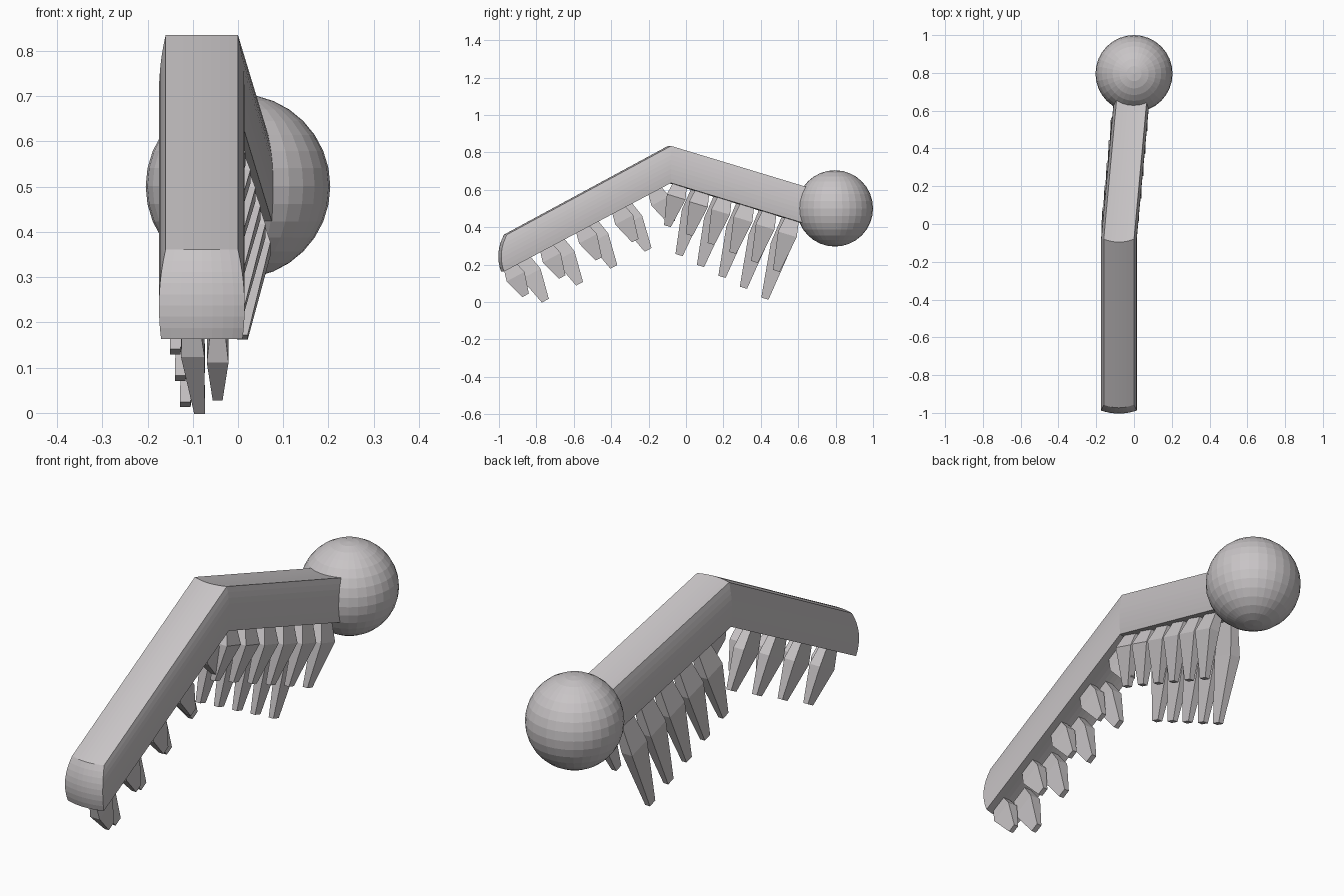
import bpy, bmesh, math
from mathutils import Vector

if "Cube" in bpy.data.objects:
    bpy.data.objects.remove(bpy.data.objects["Cube"])

grey = bpy.data.materials.new("warm grey")
grey.diffuse_color = (0.58, 0.555, 0.565, 1)
grey.use_nodes = True
grey.node_tree.nodes["Principled BSDF"].inputs["Base Color"].default_value = grey.diffuse_color


def finish(name, bm):
    bmesh.ops.remove_doubles(bm, verts=bm.verts, dist=1e-5)
    bmesh.ops.recalc_face_normals(bm, faces=bm.faces)
    me = bpy.data.meshes.new(name)
    bm.to_mesh(me)
    bm.free()
    me.materials.append(grey)
    ob = bpy.data.objects.new(name, me)
    bpy.context.collection.objects.link(ob)
    return ob


# Shoulder ball
bm = bmesh.new()
bmesh.ops.create_uvsphere(bm, u_segments=32, v_segments=16, radius=0.204)
ball = finish("shoulder_ball", bm)
ball.location = (0, 0.796, 0.501)

# Bent arm: pillow-sided section swept through tip, elbow and shoulder
N = 8
STATIONS = [Vector((-0.08, -0.965, 0.262)), Vector((-0.08, -0.08, 0.736)),
            Vector((-0.012, 0.66, 0.512))]


def arm_point(i, u, v):
    c = STATIONS[i]
    half = 0.0885 - 0.005 * v + 0.009 * (1 - v * v) - 0.0035
    bow = 0.016 * (1 - u * u)
    if i == 0:
        bow += 0.022 * (1 - v * v) - 0.008 * v
    return Vector((c.x + half * u, c.y - bow, c.z + 0.099 * v))


bm = bmesh.new()
steps = [-1 + 2 * k / N for k in range(N + 1)]
ring = ([(u, -1) for u in steps[:-1]] + [(1, v) for v in steps[:-1]]
        + [(u, 1) for u in steps[:0:-1]] + [(-1, v) for v in steps[:0:-1]])
for i in range(2):
    for k, a in enumerate(ring):
        b = ring[(k + 1) % len(ring)]
        pts = [arm_point(i, *a), arm_point(i, *b),
               arm_point(i + 1, *b), arm_point(i + 1, *a)]
        bm.faces.new([bm.verts.new(p) for p in pts])
for i in (0, 2):
    for u0, u1 in zip(steps, steps[1:]):
        for v0, v1 in zip(steps, steps[1:]):
            pts = [arm_point(i, *q) for q in
                   ((u0, v0), (u1, v0), (u1, v1), (u0, v1))]
            bm.faces.new([bm.verts.new(p) for p in pts])
finish("bent_arm", bm)


# Feather: four-sided blade, narrow root, wide upper part, blunt tip
def feather(bm, root, tip, wide_x, along, half_w, half_t, wide_at):
    rings = []
    wide = root.lerp(tip, wide_at)
    wide.x = wide_x
    for c, w, t in ((root, 0.7, 0.7), (wide, 1, 1), (tip, 0.36, 0.45)):
        rings.append([bm.verts.new(c + along * (half_w * w * s)
                                   + Vector((half_t * t * r, 0, 0)))
                      for s, r in ((-1, -1), (1, -1), (1, 1), (-1, 1))])
    for a, b in zip(rings, rings[1:]):
        for k in range(4):
            j = (k + 1) % 4
            bm.faces.new((a[k], a[j], b[j], b[k]))
    bm.faces.new(rings[0])
    bm.faces.new(rings[-1])


def feather_row(name, first, last, count, seg, dx, x_wide, x_tip,
                len0, len1, half_w, half_t, wide_at):
    """Roots run from y=first to y=last along the underside of one arm part."""
    a, b = STATIONS[seg], STATIONS[seg + 1]
    along = Vector((0, b.y - a.y, b.z - a.z)).normalized()
    down = Vector((0, along.z, -along.y))
    bm = bmesh.new()
    for k in range(count):
        f = k / (count - 1)
        y = first + (last - first) * f
        c = a.lerp(b, (y - a.y) / (b.y - a.y))
        root = Vector((c.x + dx, y, c.z - 0.085))
        tip = root + down * (len0 + (len1 - len0) * f)
        tip.x = c.x + x_tip
        feather(bm, root, tip, c.x + x_wide, along, half_w, half_t, wide_at)
    finish(name, bm)


# Forearm feathers, two staggered rows
feather_row("forearm_feathers_right", -0.94, -0.17, 5, 0, 0.035, 0.035, 0.035,
            0.175, 0.20, 0.054, 0.024, 0.35)
feather_row("forearm_feathers_left", -0.87, -0.33, 4, 0, -0.025, -0.02, -0.005,
            0.25, 0.27, 0.058, 0.026, 0.35)

# Upper arm feathers, two staggered rows with the longest by the shoulder
feather_row("upper_arm_feathers_right", -0.03, 0.57, 6, 1, 0.045, 0.066, 0.03,
            0.24, 0.30, 0.052, 0.026, 0.32)
feather_row("upper_arm_feathers_left", 0.07, 0.555, 5, 1, -0.045, -0.075, -0.095,
            0.37, 0.46, 0.056, 0.026, 0.36)
